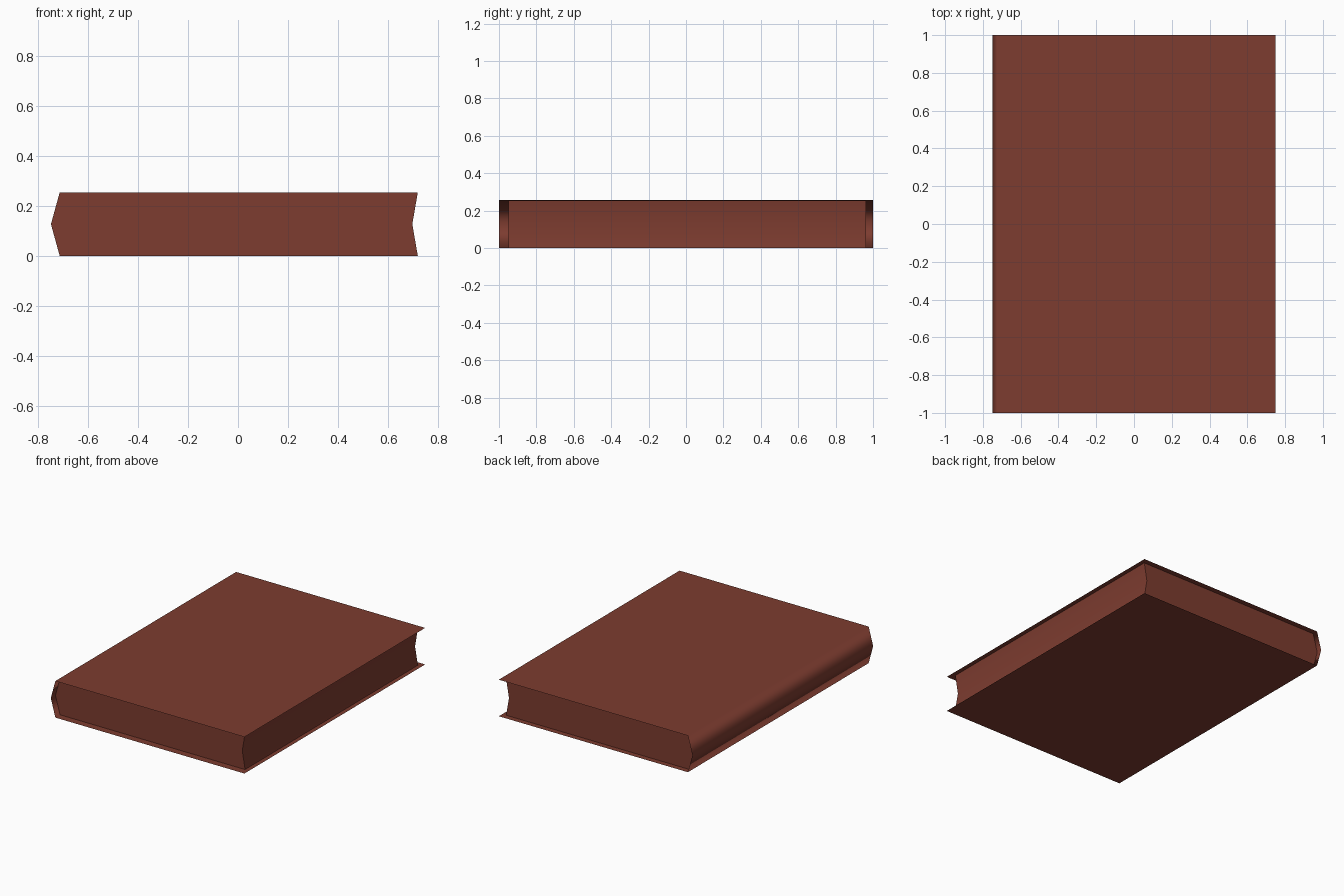
import bpy
import bmesh
import math

if "Cube" in bpy.data.objects:
    bpy.data.objects.remove(bpy.data.objects["Cube"])

H = 0.256          # book thickness
MID = H / 2

leather = bpy.data.materials.new("reddish_brown")
leather.diffuse_color = (0.205, 0.045, 0.029, 1.0)
leather.use_nodes = True
leather.node_tree.nodes["Principled BSDF"].inputs["Base Color"].default_value = leather.diffuse_color


def extrude_profile(name, points, y0, y1, closed):
    """Sweep an x-z profile along y; closed profiles also get end caps."""
    bm = bmesh.new()
    front = [bm.verts.new((x, y0, z)) for x, z in points]
    back = [bm.verts.new((x, y1, z)) for x, z in points]
    n = len(points)
    for i in range(n if closed else n - 1):
        j = (i + 1) % n
        bm.faces.new((front[i], front[j], back[j], back[i]))
    if closed:
        bm.faces.new(front[::-1])
        bm.faces.new(back)
        bmesh.ops.recalc_face_normals(bm, faces=bm.faces)
    mesh = bpy.data.meshes.new(name)
    bm.to_mesh(mesh)
    bm.free()
    mesh.materials.append(leather)
    obj = bpy.data.objects.new(name, mesh)
    bpy.context.collection.objects.link(obj)
    return obj


# Cover: one thin folded sheet with a pointed spine, normals outward
cover = extrude_profile(
    "cover",
    [(0.75, H), (-0.715, H), (-0.75, MID), (-0.715, 0), (0.75, 0)],
    -1, 1, closed=False)
if cover.data.polygons[0].normal.z < 0:
    cover.data.flip_normals()
for p in cover.data.polygons:
    p.use_smooth = True
# Keep the boards flat so only the spine carries the rounded shading
cover.modifiers.new("flat_boards", 'WEIGHTED_NORMAL').weight = 100

# Page block: follows the spine, hollow fore-edge, inset from the cover
e = 0.0008
pages = extrude_profile(
    "page_block",
    [(0.72, H - e), (-0.714, H - e), (-0.749, MID), (-0.714, e),
     (0.72, e), (0.698, MID)],
    -0.95, 0.962, closed=True)
bpy.ops.object.select_all(action='DESELECT')
pages.select_set(True)
bpy.context.view_layer.objects.active = pages
bpy.ops.object.shade_smooth_by_angle(angle=math.radians(35))
